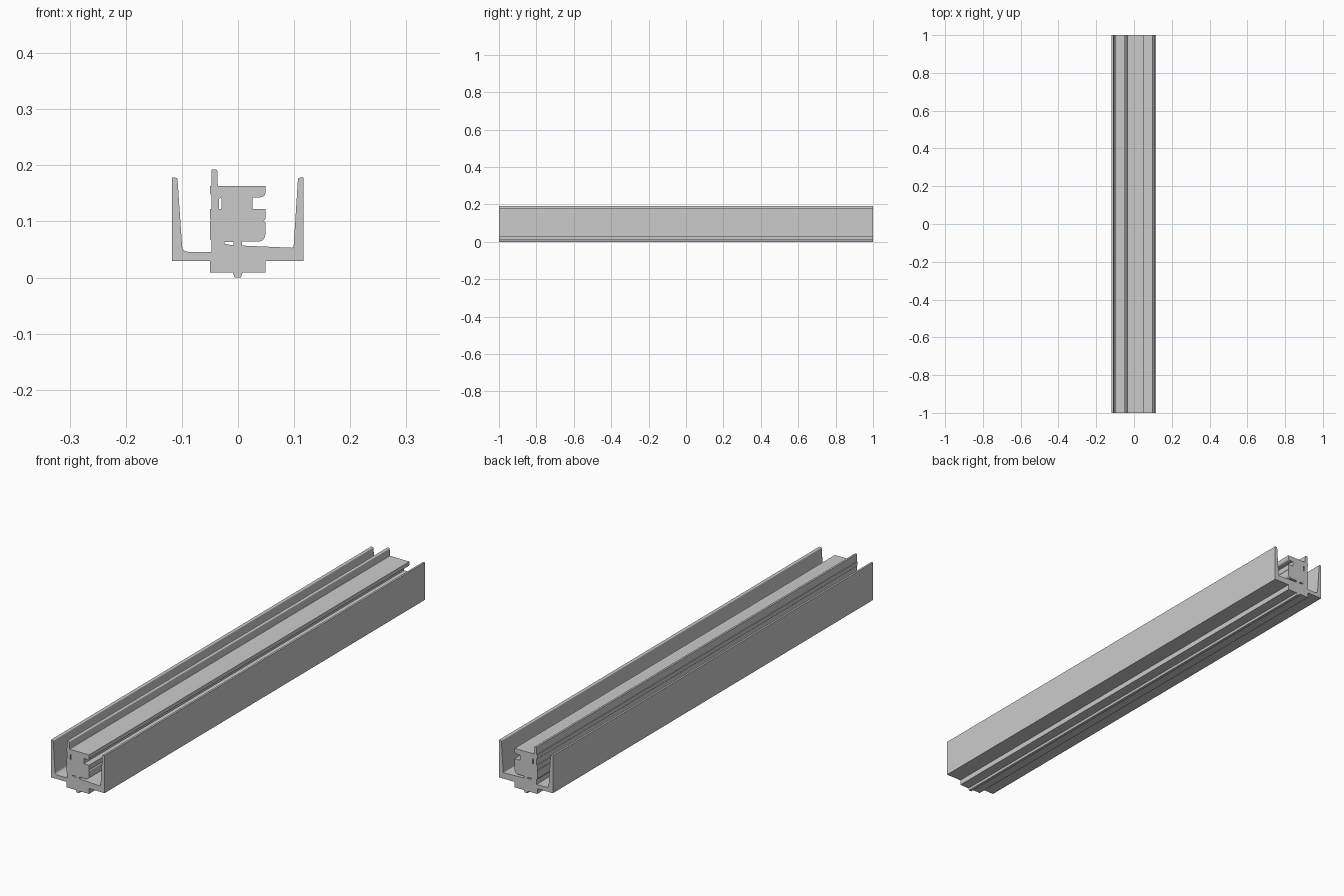
import bpy, bmesh, math
from mathutils import Vector

if "Cube" in bpy.data.objects:
    bpy.data.objects.remove(bpy.data.objects["Cube"])

LENGTH = 2.0


def rounded(points, steps=4):
    """Turn (x, z, radius) corners into an outline with filleted corners."""
    out = []
    for i, (x, z, r) in enumerate(points):
        p = Vector((x, z))
        if r == 0:
            out.append(p)
            continue
        to_prev = Vector(points[i - 1][:2]) - p
        to_next = Vector(points[(i + 1) % len(points)][:2]) - p
        a = p + to_prev.normalized() * min(r, to_prev.length * 0.49)
        b = p + to_next.normalized() * min(r, to_next.length * 0.49)
        for k in range(steps + 1):
            t = k / steps
            out.append(a * (1 - t) ** 2 + p * 2 * t * (1 - t) + b * t ** 2)
    return out


def extrude_section(name, outlines):
    """Fill the outlines (inner ones become holes) and extrude along y."""
    curve = bpy.data.curves.new(name, 'CURVE')
    curve.dimensions = '2D'
    curve.fill_mode = 'BOTH'
    curve.extrude = LENGTH / 2
    for outline in outlines:
        pts = rounded(outline)
        spline = curve.splines.new('POLY')
        spline.points.add(len(pts) - 1)
        for sp, p in zip(spline.points, pts):
            sp.co = (p.x, p.y, 0, 1)
        spline.use_cyclic_u = True
    obj = bpy.data.objects.new(name, curve)
    bpy.context.collection.objects.link(obj)
    obj.rotation_euler.x = math.pi / 2
    bpy.context.view_layer.objects.active = obj
    obj.select_set(True)
    bpy.ops.object.convert(target='MESH')
    obj = bpy.context.object
    bm = bmesh.new()
    bm.from_mesh(obj.data)
    bmesh.ops.remove_doubles(bm, verts=bm.verts, dist=1e-5)
    bmesh.ops.recalc_face_normals(bm, faces=bm.faces)
    bm.to_mesh(obj.data)
    bm.free()
    bpy.ops.object.shade_smooth_by_angle(angle=math.radians(30))
    return obj


# Base foot with its small tapered key, then the right channel wall
foot_and_right_wall = [
    (-0.050, 0.009, 0), (-0.009, 0.009, 0), (-0.006, 0, 0),
    (0.005, 0, 0), (0.008, 0.009, 0), (0.049, 0.009, 0), (0.049, 0.030, 0),
    (0.117, 0.030, 0), (0.117, 0.178, 0), (0.107, 0.178, 0.004),
    (0.099, 0.053, 0.003), (0.007, 0.057, 0),
]
# Right side of the core, with the undercut head
core_right = [
    (0.007, 0.064, 0), (0.049, 0.064, 0.015),
    (0.049, 0.098, 0.002), (0.046, 0.101, 0), (0.049, 0.104, 0.002),
    (0.049, 0.122, 0), (0.026, 0.122, 0), (0.026, 0.143, 0),
    (0.049, 0.143, 0.010), (0.049, 0.163, 0),
]
# Upright lip and left side of the core
core_left = [
    (-0.036, 0.163, 0.002), (-0.037, 0.193, 0.004), (-0.047, 0.193, 0),
    (-0.047, 0.163, 0), (-0.050, 0.163, 0), (-0.050, 0.150, 0.002),
    (-0.047, 0.146, 0), (-0.047, 0.122, 0), (-0.050, 0.122, 0),
    (-0.050, 0.104, 0), (-0.048, 0.102, 0), (-0.050, 0.100, 0),
    (-0.050, 0.069, 0), (-0.047, 0.065, 0), (-0.047, 0.046, 0),
]
# Left channel wall
left_wall = [
    (-0.099, 0.046, 0.010), (-0.108, 0.178, 0.004), (-0.118, 0.178, 0),
    (-0.118, 0.030, 0), (-0.050, 0.030, 0),
]
# Two narrow slots running through the core
upright_slot = [(-0.034, 0.122, 0), (-0.029, 0.122, 0),
                (-0.029, 0.144, 0), (-0.034, 0.140, 0)]
flat_slot = [(-0.024, 0.064, 0), (-0.024, 0.060, 0), (-0.012, 0.058, 0),
             (-0.008, 0.058, 0), (-0.008, 0.063, 0)]

extrude_section("slide_rail",
                [foot_and_right_wall + core_right + core_left + left_wall,
                 upright_slot, flat_slot])
